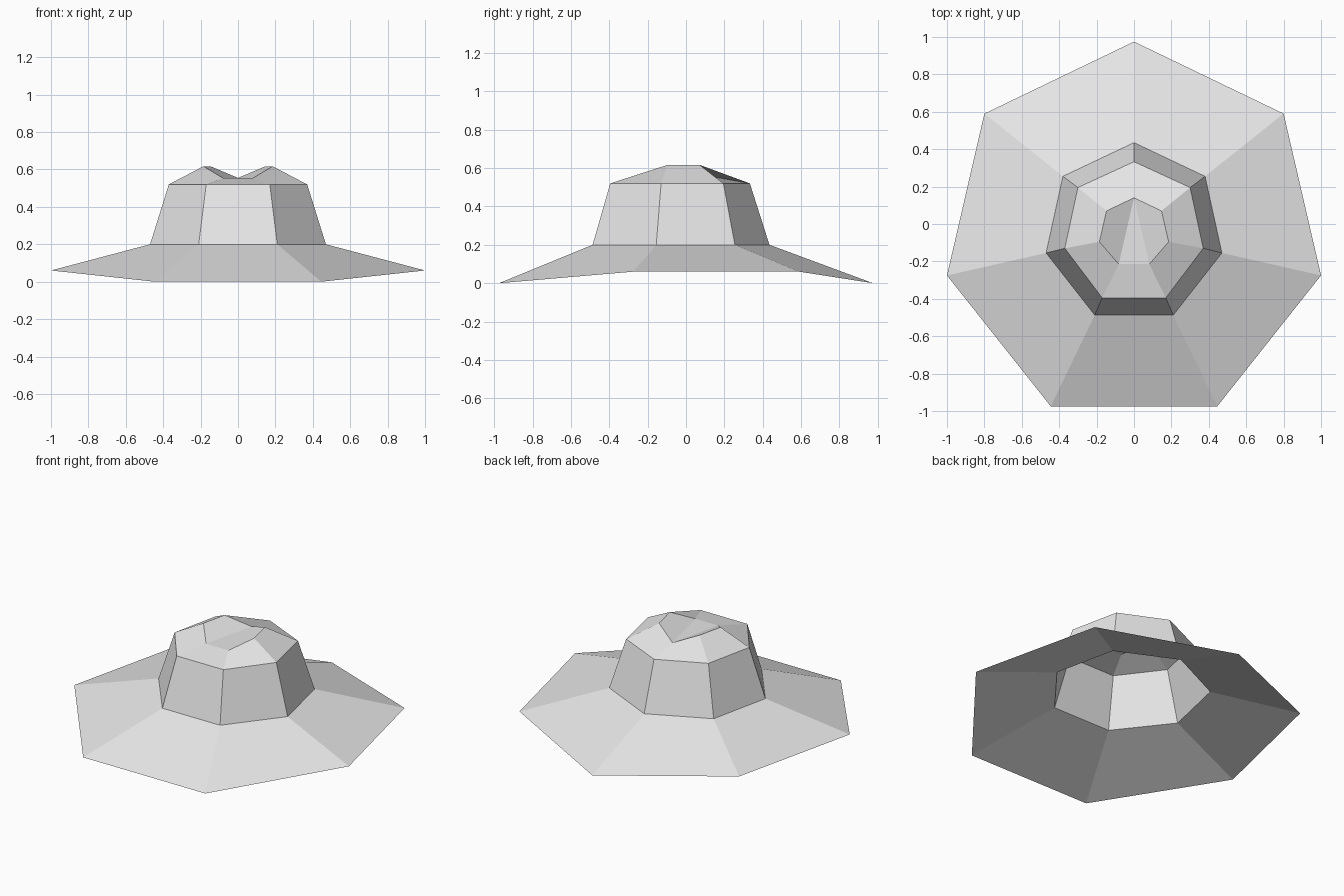
import bpy
import bmesh

cube = bpy.data.objects.get("Cube")
if cube:
    bpy.data.objects.remove(cube, do_unlink=True)

# Single felt colour
felt = bpy.data.materials.new("light_grey_felt")
felt.use_nodes = True
colour = (0.8, 0.8, 0.8, 1)
felt.diffuse_color = colour
felt.node_tree.nodes["Principled BSDF"].inputs["Base Color"].default_value = colour


def ring(bm, half):
    """Seven-sided ring from its back point and three left-hand points."""
    mirrored = [(-x, y, z) for x, y, z in half[1:]]
    points = [half[0]] + mirrored + half[:0:-1]
    return [bm.verts.new(p) for p in points]


def bridge(bm, lower, upper):
    n = len(lower)
    for i in range(n):
        j = (i + 1) % n
        bm.faces.new((lower[i], lower[j], upper[j], upper[i]))


def finish(bm, name):
    mesh = bpy.data.meshes.new(name)
    bm.to_mesh(mesh)
    bm.free()
    mesh.materials.append(felt)
    obj = bpy.data.objects.new(name, mesh)
    bpy.context.collection.objects.link(obj)
    return obj


# Half rings: back point, then round the left side to the front
brim_edge = [(0, .975, 0), (.8, .59, .06), (1, -.275, .06), (.445, -.975, 0)]
crown_base = [(0, .435, .2), (.38, .255, .2), (.47, -.155, .2), (.21, -.487, .2)]
shoulder = [(0, .333, .52), (.3, .195, .52), (.37, -.13, .52), (.17, -.395, .52)]
crest = [(0, .14, .555), (.147, .07, .617), (.185, -.095, .617), (.082, -.215, .555)]

# Brim, open underneath
bm = bmesh.new()
bridge(bm, ring(bm, brim_edge), ring(bm, crown_base))
finish(bm, "hat_brim")

# Crown with sloping shoulder and pinched top
bm = bmesh.new()
base, mid, top = (ring(bm, r) for r in (crown_base, shoulder, crest))
bridge(bm, base, mid)
bridge(bm, mid, top)
back, l1, l2, l3, r3, r2, r1 = top
for face in ((back, l1, l2, l3), (back, l3, r3), (back, r3, r2, r1)):
    bm.faces.new(face)
finish(bm, "hat_crown")
